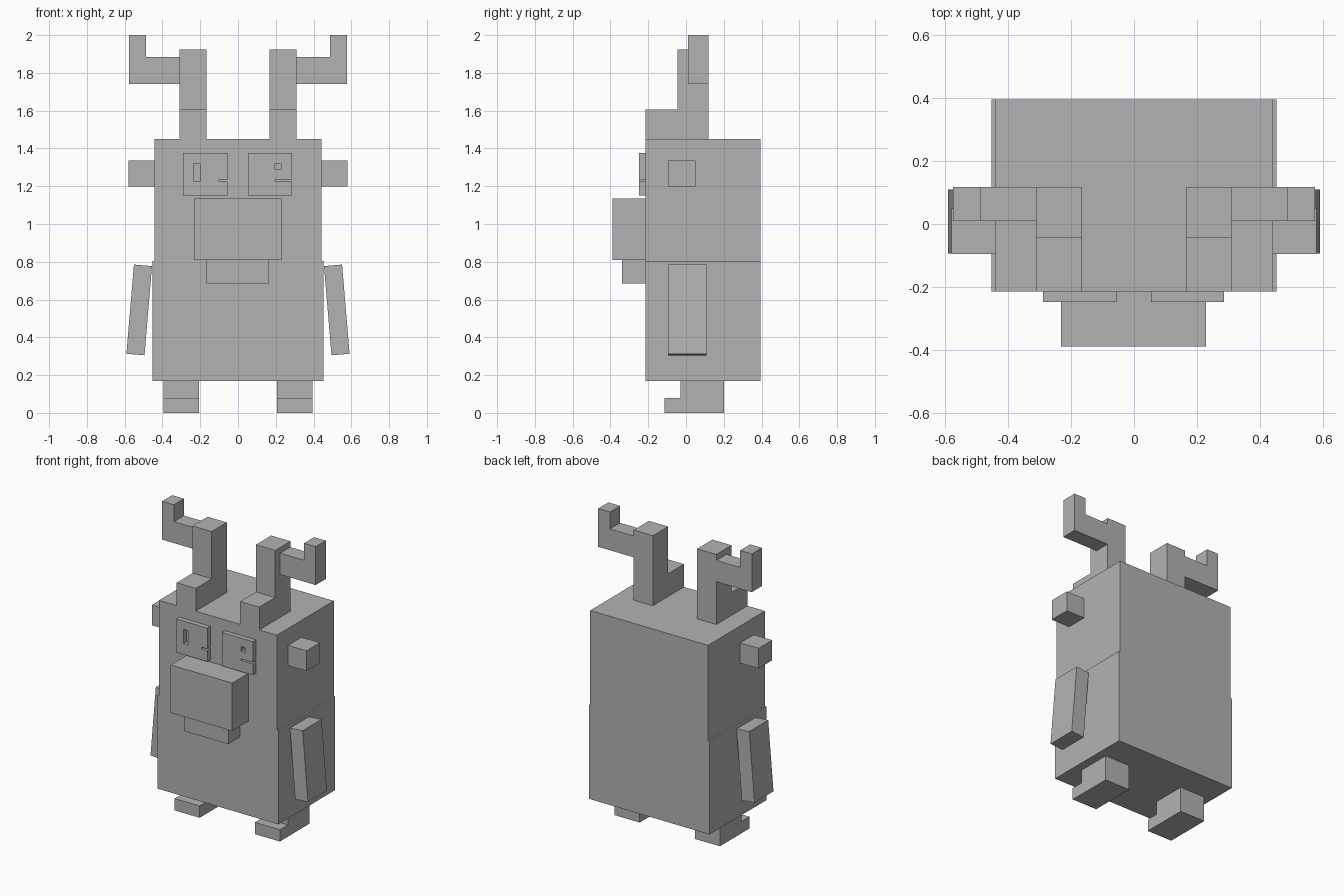
import bpy, bmesh, math
from mathutils import Vector

cube = bpy.data.objects.get("Cube")
if cube:
    bpy.data.objects.remove(cube, do_unlink=True)

# One plain grey for everything
grey = bpy.data.materials.new("plain grey")
grey.use_nodes = True
colour = (0.45, 0.45, 0.45, 1)
grey.diffuse_color = colour
grey.node_tree.nodes["Principled BSDF"].inputs["Base Color"].default_value = colour


def finish(name, bm):
    bmesh.ops.recalc_face_normals(bm, faces=bm.faces)
    mesh = bpy.data.meshes.new(name)
    bm.to_mesh(mesh)
    bm.free()
    mesh.materials.append(grey)
    obj = bpy.data.objects.new(name, mesh)
    bpy.context.collection.objects.link(obj)
    return obj


def box(name, x, y, z, tilt=0):
    """Box from (min, max) ranges, turned about its own centre."""
    bm = bmesh.new()
    bmesh.ops.create_cube(bm, size=1)
    bmesh.ops.scale(bm, vec=(x[1] - x[0], y[1] - y[0], z[1] - z[0]), verts=bm.verts)
    obj = finish(name, bm)
    obj.location = [(a + b) / 2 for a, b in (x, y, z)]
    obj.rotation_euler.y = tilt
    return obj


def prism(name, outline, axis, start, end):
    """Extrude an outline in the plane of the other two axes along axis."""
    bm = bmesh.new()
    verts = []
    for point in outline:
        co = list(point)
        co.insert(axis, start)
        verts.append(bm.verts.new(co))
    face = bm.faces.new(verts)
    grown = bmesh.ops.extrude_face_region(bm, geom=[face])["geom"]
    move = Vector((0, 0, 0))
    move[axis] = end - start
    bmesh.ops.translate(bm, vec=move, verts=[v for v in grown if isinstance(v, bmesh.types.BMVert)])
    return finish(name, bm)


def span(side, inner, outer):
    return tuple(sorted((side * inner, side * outer)))


FRONT, BACK = -0.215, 0.395

# Body and face
box("lower_body", (-0.453, 0.453), (FRONT, BACK), (0.17, 0.805))
box("upper_body", (-0.442, 0.442), (FRONT, BACK), (0.805, 1.45))
box("snout", (-0.232, 0.229), (-0.39, FRONT), (0.81, 1.135))
box("jaw", (-0.168, 0.165), (-0.34, FRONT), (0.685, 0.81))

# Eye plates with a pupil hole and a short slit at one edge
eyes = {
    "right_eye": ((-0.29, -0.056), [((-0.235, -0.202), (1.225, 1.32)), ((-0.10, -0.05), (1.225, 1.236))]),
    "left_eye": ((0.054, 0.286), [((0.196, 0.228), (1.288, 1.32)), ((0.196, 0.3), (1.225, 1.236))]),
}
for name, (x, holes) in eyes.items():
    eye = box(name, x, (-0.248, FRONT), (1.15, 1.377))
    for i, (hx, hz) in enumerate(holes):
        cutter = box(f"{name}_cutter_{i}", hx, (-0.3, -0.1), hz)
        cutter.hide_render = True
        cutter.hide_set(True)
        cut = eye.modifiers.new("cut", "BOOLEAN")
        cut.operation = "DIFFERENCE"
        cut.solver = "EXACT"
        cut.object = cutter

# Paired parts
foot_outline = [(-0.115, 0), (0.2, 0), (0.2, 0.17), (-0.03, 0.17), (-0.03, 0.08), (-0.115, 0.08)]
stem_outline = [(FRONT, 1.45), (0.118, 1.45), (0.118, 1.925), (-0.045, 1.925), (-0.045, 1.605), (FRONT, 1.605)]
hook_outline = [(0.31, 1.74), (0.576, 1.74), (0.576, 2), (0.488, 2), (0.488, 1.885), (0.31, 1.885)]

for label, s in (("left", 1), ("right", -1)):
    box(f"{label}_ear", span(s, 0.442, 0.58), (-0.095, 0.05), (1.198, 1.335))
    box(f"{label}_arm", span(s, 0.475, 0.571), (-0.094, 0.109), (0.308, 0.782), -s * math.radians(4.8))
    prism(f"{label}_foot", foot_outline, 0, s * 0.207, s * 0.395)
    prism(f"{label}_antler_stem", stem_outline, 0, s * 0.166, s * 0.31)
    prism(f"{label}_antler_hook", [(s * x, z) for x, z in hook_outline], 1, 0.01, 0.118)
